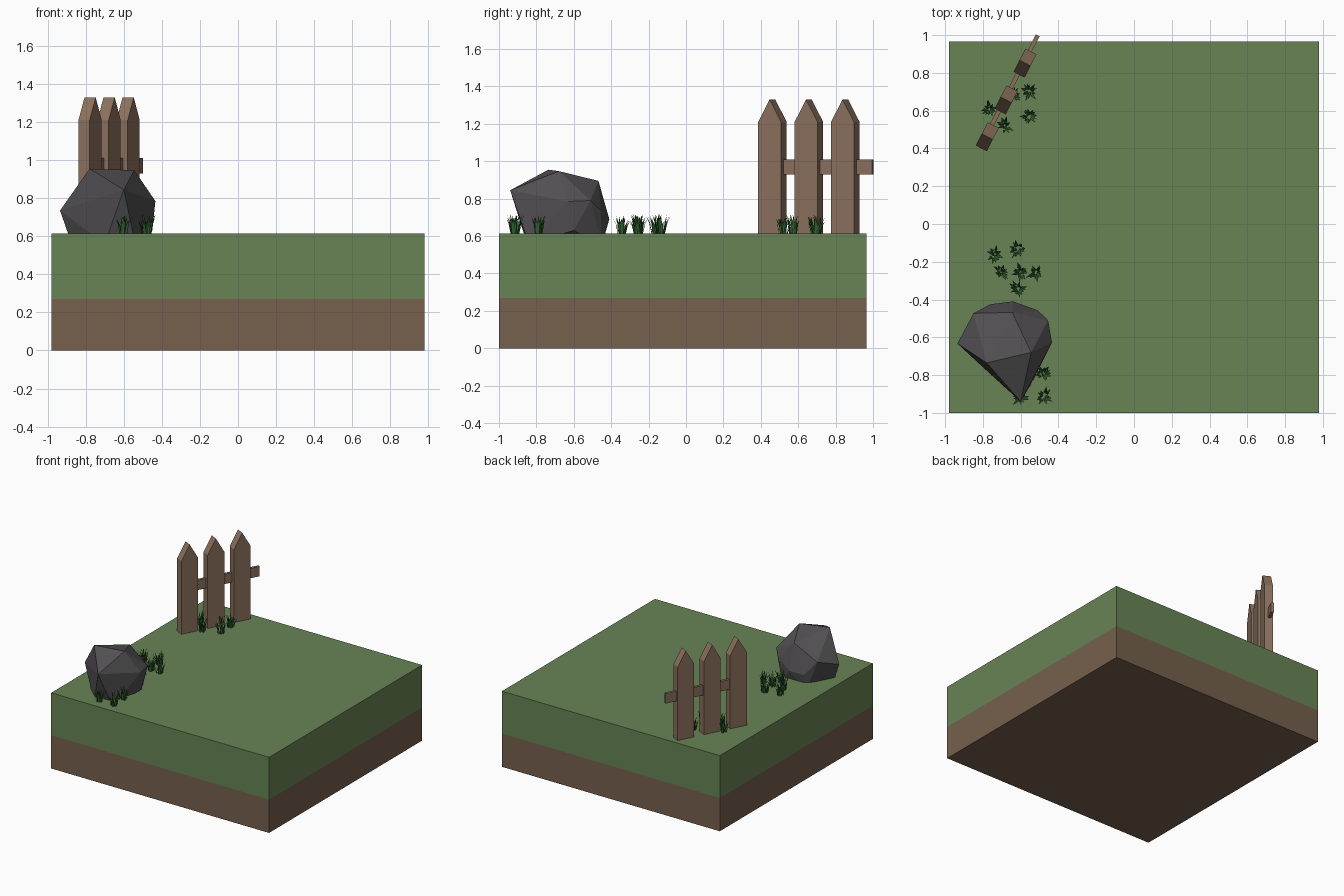
import bpy, bmesh, math, random
from mathutils import Matrix, Vector

if "Cube" in bpy.data.objects:
    bpy.data.objects.remove(bpy.data.objects["Cube"])

random.seed(4)
GROUND = 0.615


def material(name, rgb):
    m = bpy.data.materials.new(name)
    m.diffuse_color = (*rgb, 1)
    m.use_nodes = True
    m.node_tree.nodes["Principled BSDF"].inputs["Base Color"].default_value = m.diffuse_color
    return m


TURF = material("turf", (0.14, 0.23, 0.09))
SOIL = material("soil", (0.18, 0.115, 0.075))
STONE = material("stone", (0.085, 0.08, 0.085))
WOOD = material("wood", (0.26, 0.165, 0.11))
GRASS = material("grass", (0.03, 0.13, 0.03))


def finish(name, bm, mat, matrix=None, normals=True):
    if normals:
        bmesh.ops.recalc_face_normals(bm, faces=bm.faces)
    me = bpy.data.meshes.new(name)
    bm.to_mesh(me)
    bm.free()
    me.materials.append(mat)
    ob = bpy.data.objects.new(name, me)
    if matrix:
        ob.matrix_world = matrix
    bpy.context.collection.objects.link(ob)
    return ob


def box(name, lo, hi, mat, matrix=None):
    bm = bmesh.new()
    bmesh.ops.create_cube(bm, size=1)
    for v in bm.verts:
        v.co = [(a + b) / 2 + c * (b - a) for a, b, c in zip(lo, hi, v.co)]
    return finish(name, bm, mat, matrix)


# Ground block in two layers
box("soil_layer", (-0.98, -1.0, 0), (0.98, 0.965, 0.27), SOIL)
box("turf_layer", (-0.98, -1.0, 0.27), (0.98, 0.965, GROUND), TURF)

# Fence: local x runs along the fence, origin at the middle picket
fence = Matrix.Translation((-0.677, 0.657, 0)) @ Matrix.Rotation(math.atan2(0.195, 0.1), 4, 'Z')
W, T = 0.069, 0.033
outline = [(-W, 0.58), (W, 0.58), (W, 1.21), (0, 1.33), (-W, 1.21)]
for i in range(3):
    bm = bmesh.new()
    face = bm.faces.new([bm.verts.new((x, -T, z)) for x, z in outline])
    ext = bmesh.ops.extrude_face_region(bm, geom=[face])
    bmesh.ops.translate(bm, vec=(0, 2 * T, 0),
                        verts=[g for g in ext["geom"] if isinstance(g, bmesh.types.BMVert)])
    finish(f"picket_{i + 1}", bm, WOOD, fence @ Matrix.Translation(((i - 1) * 0.219, 0, 0)))
box("fence_rail", (-0.23, -0.004, 0.93), (0.38, 0.018, 1.01), WOOD, fence)

# Boulder: convex hull of its corner points
corners = [(-0.645, -0.468, 0.895), (-0.78, -0.735, 0.955), (-0.545, -0.68, 0.947),
           (-0.935, -0.633, 0.735), (-0.85, -0.473, 0.79), (-0.76, -0.425, 0.68),
           (-0.64, -0.41, 0.69), (-0.51, -0.457, 0.74), (-0.455, -0.51, 0.79),
           (-0.434, -0.628, 0.785), (-0.60, -0.94, 0.845), (-0.45, -0.60, 0.63),
           (-0.87, -0.64, 0.55), (-0.70, -0.85, 0.56), (-0.54, -0.84, 0.56),
           (-0.77, -0.45, 0.55), (-0.55, -0.45, 0.55)]
bm = bmesh.new()
for c in corners:
    bm.verts.new(c)
hull = bmesh.ops.convex_hull(bm, input=bm.verts)
loose = {g for g in hull["geom_interior"] + hull["geom_unused"] if isinstance(g, bmesh.types.BMVert)}
bmesh.ops.delete(bm, geom=list(loose), context='VERTS')
finish("boulder", bm, STONE)


# Grass tufts: tapered blades that lean outwards
def tuft(name, x, y):
    bm = bmesh.new()
    count = 16
    for k in range(count):
        a = math.tau * k / count + random.uniform(-0.25, 0.25)
        out = Vector((math.cos(a), math.sin(a), 0))
        side = Vector((-out.y, out.x, 0)) * 0.007
        r0, reach = random.uniform(0.003, 0.025), random.uniform(0.012, 0.035)
        h = random.uniform(0.06, 0.105)
        base = out * r0
        mid = base + out * reach * 0.4 + Vector((0, 0, h * 0.6))
        tip = base + out * reach + Vector((0, 0, h))
        b1, b2, m1, m2, t = [bm.verts.new(p) for p in
                             (base - side, base + side, mid - side * 0.8, mid + side * 0.8, tip)]
        bm.faces.new((b1, b2, m2, m1))
        bm.faces.new((m1, m2, t))
    finish(name, bm, GRASS, Matrix.Translation((x, y, GROUND)), normals=False)


spots = {
    "fence_grass": [(-0.765, 0.61), (-0.685, 0.52), (-0.64, 0.68), (-0.555, 0.70), (-0.555, 0.575)],
    "meadow_grass": [(-0.735, -0.16), (-0.614, -0.135), (-0.70, -0.255), (-0.603, -0.255),
                     (-0.52, -0.26), (-0.614, -0.345)],
    "boulder_grass": [(-0.48, -0.79), (-0.475, -0.915), (-0.605, -0.92)],
}
for name, places in spots.items():
    for i, (x, y) in enumerate(places):
        tuft(f"{name}_{i + 1}", x, y)
